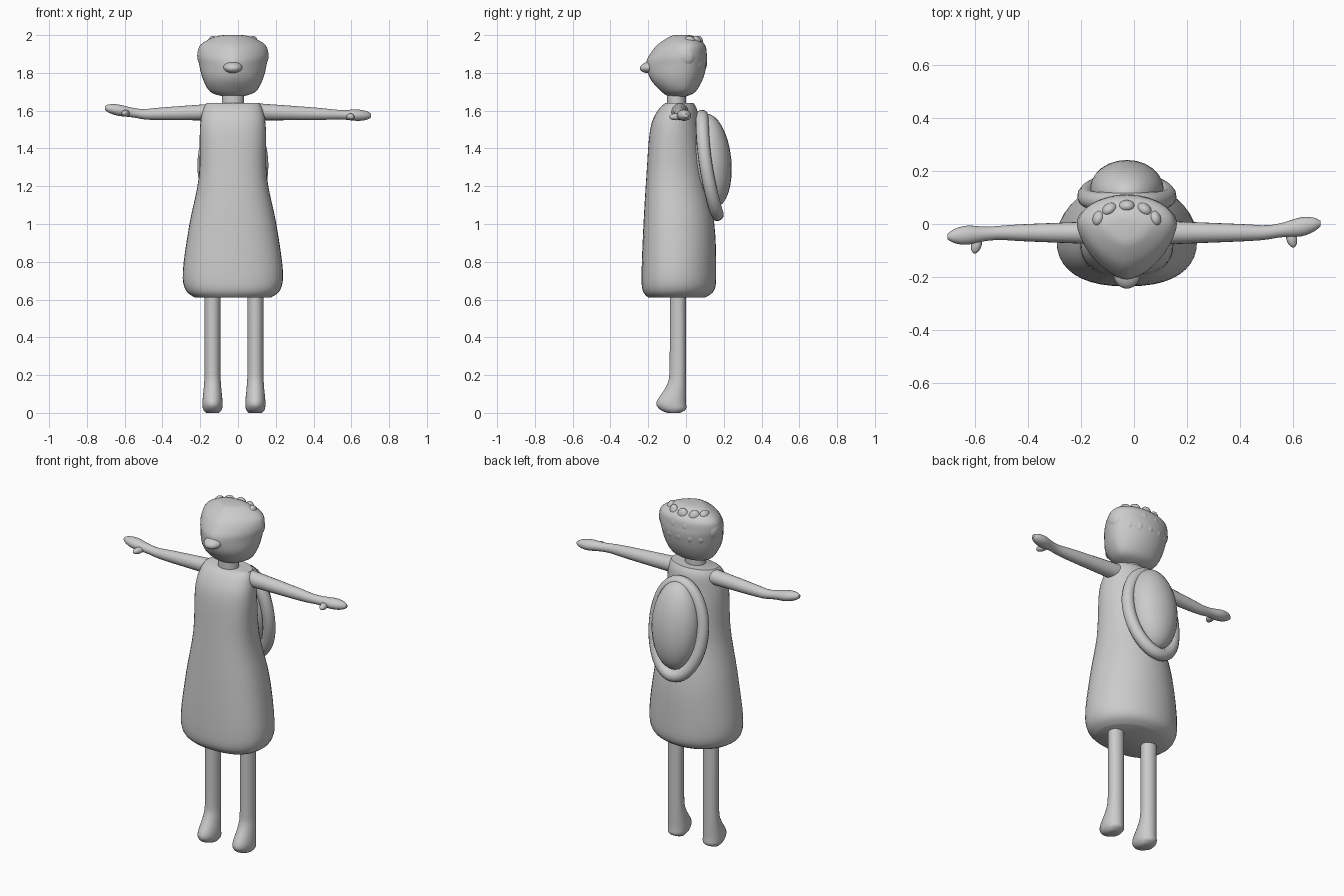
import bpy, bmesh, math

cube = bpy.data.objects.get("Cube")
if cube:
    bpy.data.objects.remove(cube)

colour = (0.6, 0.6, 0.6, 1)
grey = bpy.data.materials.new("clay grey")
grey.use_nodes = True
grey.diffuse_color = colour
grey.node_tree.nodes["Principled BSDF"].inputs["Base Color"].default_value = colour

middle = -0.027  # centre line of the body


def finish(obj):
    """Give the part its colour and smooth shading."""
    obj.data.materials.append(grey)
    bpy.ops.object.select_all(action='DESELECT')
    obj.select_set(True)
    bpy.context.view_layer.objects.active = obj
    bpy.ops.object.shade_smooth_by_angle(angle=math.radians(50))


def smooth_rows(rows, steps=4):
    """Fill in rows between the given ones along a Catmull-Rom spline."""
    filled = []
    final = len(rows) - 1
    for i in range(final):
        nearby = [rows[min(max(i + k, 0), final)] for k in (-1, 0, 1, 2)]
        for step in range(steps):
            t = step / steps
            filled.append([b + t / 2 * (c - a + t * (2*a - 5*b + 4*c - d + t * (3*(b - c) + d - a)))
                           for a, b, c, d in zip(*nearby)])
    return filled + [rows[final]]


def rounded(value, power):
    return math.copysign(abs(value) ** (2 / power), value)


def upright(centre):
    """Placement for a part whose rings are stacked along z."""
    return lambda along, across, deep: (centre + across, deep, along)


def loft(name, rows, place, widest=0.5, front_power=lambda along: 2, sides=32):
    """Skin rounded rings; each row is position, half width, low and high depth."""
    bm = bmesh.new()
    previous = None
    for along, half, low, high in smooth_rows(rows):
        ring = []
        centre = low + widest * (high - low)
        for k in range(sides):
            angle = 2 * math.pi * k / sides
            c, s = math.cos(angle), math.sin(angle)
            power = front_power(along) if s < 0 else 2
            reach = high - centre if s > 0 else centre - low
            ring.append(bm.verts.new(place(along, half * rounded(c, power),
                                           centre + reach * rounded(s, power))))
        if previous:
            for k in range(sides):
                bm.faces.new((previous[k - 1], previous[k], ring[k], ring[k - 1]))
        else:
            bm.faces.new(ring)
        previous = ring
    bm.faces.new(previous)
    bmesh.ops.recalc_face_normals(bm, faces=bm.faces)
    mesh = bpy.data.meshes.new(name)
    bm.to_mesh(mesh)
    bm.free()
    obj = bpy.data.objects.new(name, mesh)
    bpy.context.collection.objects.link(obj)
    finish(obj)


def blob(name, location, size, rotation=(0, 0, 0)):
    """Add a stretched sphere."""
    bpy.ops.mesh.primitive_uv_sphere_add(segments=24, ring_count=16,
                                         location=location, rotation=rotation)
    obj = bpy.context.object
    obj.name = name
    obj.scale = size
    finish(obj)


# Dress, flared and rounded under at the hem
loft("dress", [
    (0.61, 0.2, -0.2, 0.1), (0.65, 0.25, -0.23, 0.15), (0.75, 0.265, -0.235, 0.16),
    (1, 0.23, -0.225, 0.15), (1.25, 0.18, -0.21, 0.1), (1.5, 0.175, -0.19, 0.07),
    (1.6, 0.16, -0.15, 0.06), (1.64, 0.14, -0.11, 0.04)],
    upright(middle), widest=0.45, front_power=lambda along: 2.4, sides=40)

# Neck
loft("neck", [(1.6, 0.06, -0.1, 0), (1.7, 0.057, -0.1, 0)], upright(middle))


# Head, round at the chin and wedge shaped at the brow
def wedge(along):
    return 2 - min(max(4 * (along - 1.74), 0), 0.4)


loft("head", [
    (1.675, 0.05, -0.09, 0), (1.7, 0.12, -0.13, 0.05), (1.77, 0.16, -0.19, 0.09),
    (1.85, 0.18, -0.21, 0.11), (1.9, 0.187, -0.19, 0.11), (1.95, 0.17, -0.15, 0.1),
    (1.99, 0.1, -0.09, 0.05), (2, 0.05, -0.06, 0.02)],
    upright(middle), widest=0.62, front_power=wedge, sides=40)
blob("nose", (middle, -0.19, 1.83), (0.05, 0.055, 0.03), (0.15, 0, 0))

# Hair locks around the back of the head
for tier, height, reach, count in (("lower", 1.85, 0.92, 7), ("middle", 1.91, 0.92, 6),
                                   ("upper", 1.96, 0.7, 5)):
    for k in range(count):
        angle = math.pi * (k + 0.5) / count
        c, s = math.cos(angle), math.sin(angle)
        blob(f"{tier}_hair_lock_{k}",
             (middle + 0.16 * reach * c, 0.095 * reach * s, height),
             (0.032, 0.024, 0.036), (0, 0.4 * c, angle - math.pi / 2))

# Paired parts; the right hand lifts and the left hand swings back
for word, side, leg_x, swing, lift in (("right", -1, -0.135, -0.07, 0.2),
                                       ("left", 1, 0.092, 0.17, 0)):

    def along_arm(along, across, deep):
        past_wrist = max(along - 0.5, 0)
        return (side * along, across - 0.033 + swing * past_wrist,
                deep + 1.595 - 0.03 * along + lift * past_wrist)

    loft(word + "_arm", [
        (0.1, 0.045, -0.043, 0.047), (0.4, 0.033, -0.033, 0.034), (0.54, 0.026, -0.025, 0.025),
        (0.63, 0.036, -0.03, 0.03), (0.68, 0.026, -0.023, 0.023), (0.705, 0.01, -0.01, 0.01)],
        along_arm, sides=20)
    blob(word + "_thumb", along_arm(0.595, -0.035, -0.01), (0.02, 0.038, 0.018), (0, 0, side * 0.25))

    loft(word + "_leg", [
        (0.64, 0.043, -0.086, 0), (0.25, 0.042, -0.087, 0), (0.15, 0.045, -0.1, 0),
        (0.06, 0.053, -0.155, 0), (0.02, 0.05, -0.14, 0), (0, 0.035, -0.1, -0.03)],
        upright(leg_x), widest=0.6)

    blob(word + "_eye", (middle + side * 0.075, -0.125, 1.885), (0.026, 0.026, 0.026))
    blob(word + "_side_hair", (middle + side * 0.155, 0, 1.89), (0.034, 0.05, 0.055))

# Backpack pouch, leaning forward at the top
blob("backpack_pouch", (middle, 0.13, 1.335), (0.14, 0.11, 0.25), (0.1, 0, 0))

# Rolled strap looping round the pouch and swinging back at the bottom
curve = bpy.data.curves.new("backpack_strap", 'CURVE')
curve.dimensions = '3D'
curve.bevel_depth = 0.035
curve.bevel_resolution = 4
loop = curve.splines.new('POLY')
count = 48
loop.points.add(count - 1)
for k, point in enumerate(loop.points):
    angle = 2 * math.pi * k / count
    c, s = math.cos(angle), math.sin(angle)
    point.co = (middle + 0.153 * c, 0.085 + 0.08 * ((1 - s) / 2) ** 2, 1.31 + 0.26 * s, 1)
loop.use_cyclic_u = True
strap = bpy.data.objects.new("backpack_strap", curve)
bpy.context.collection.objects.link(strap)
bpy.ops.object.select_all(action='DESELECT')
strap.select_set(True)
bpy.context.view_layer.objects.active = strap
bpy.ops.object.convert(target='MESH')
finish(bpy.context.object)
